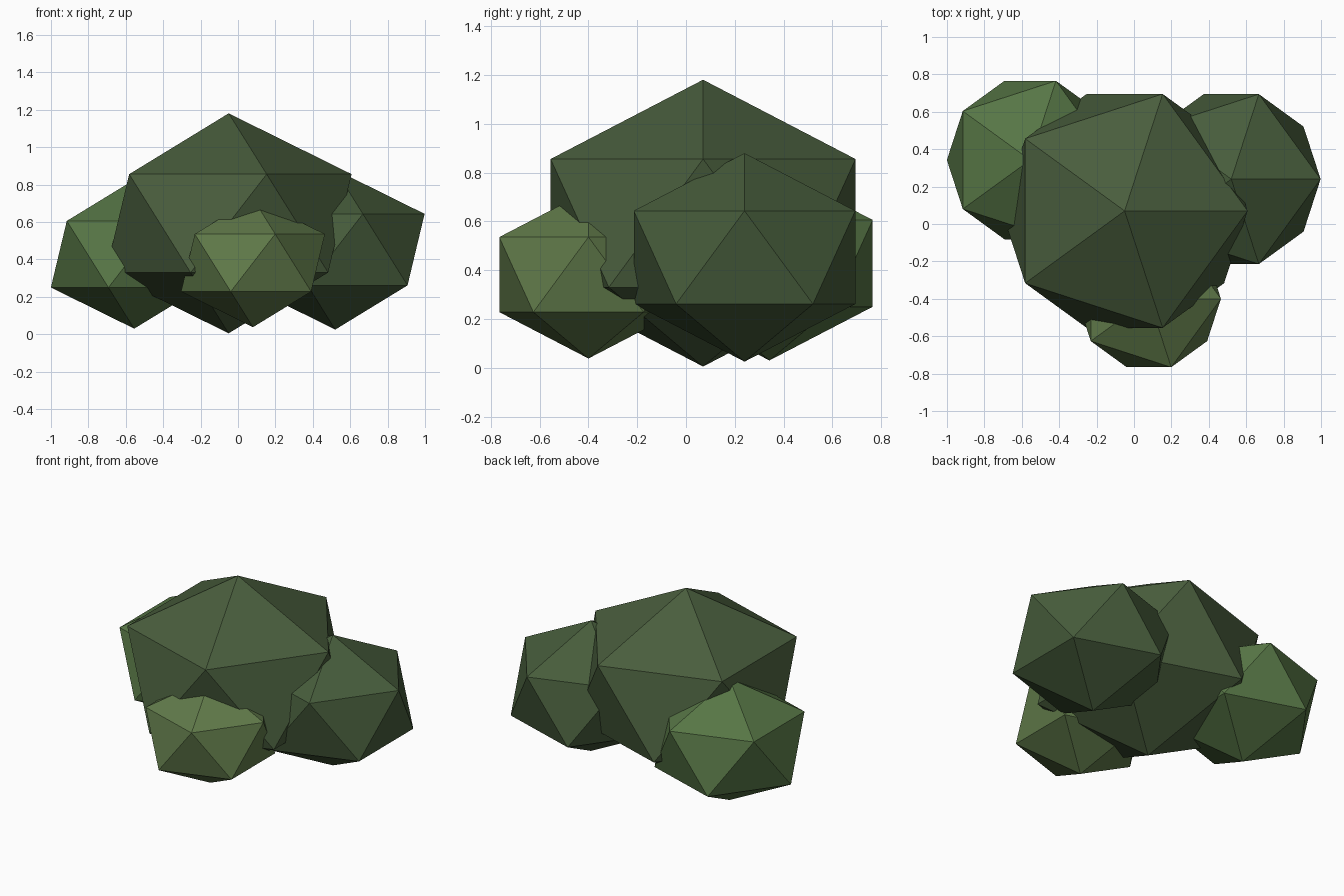
import bpy

if "Cube" in bpy.data.objects:
    bpy.data.objects.remove(bpy.data.objects["Cube"])

# name, centre, horizontal radius, vertical radius, colour
CLUMPS = [
    ("main_foliage", (-0.05, 0.07, 0.593), 0.735, 0.588, (0.066, 0.110, 0.046)),
    ("right_foliage", (0.52, 0.24, 0.4525), 0.534, 0.4275, (0.062, 0.108, 0.044)),
    ("left_foliage", (-0.555, 0.342, 0.428), 0.498, 0.398, (0.094, 0.180, 0.060)),
    ("front_foliage", (0.08, -0.40, 0.382), 0.43, 0.344, (0.118, 0.195, 0.068)),
]


def foliage(name, centre, radius, half_height, colour):
    # Flat-faced, slightly squashed icosahedron
    bpy.ops.mesh.primitive_ico_sphere_add(subdivisions=1, radius=1, location=centre)
    ob = bpy.context.object
    ob.name = name
    ob.scale = (radius, radius, half_height)
    bpy.ops.object.transform_apply(location=False, rotation=False, scale=True)
    bpy.ops.object.shade_flat()
    mat = bpy.data.materials.new(name + "_green")
    mat.diffuse_color = (*colour, 1)
    mat.use_nodes = True
    mat.node_tree.nodes["Principled BSDF"].inputs["Base Color"].default_value = mat.diffuse_color
    ob.data.materials.append(mat)


# Bush made of overlapping leaf clumps
for clump in CLUMPS:
    foliage(*clump)
